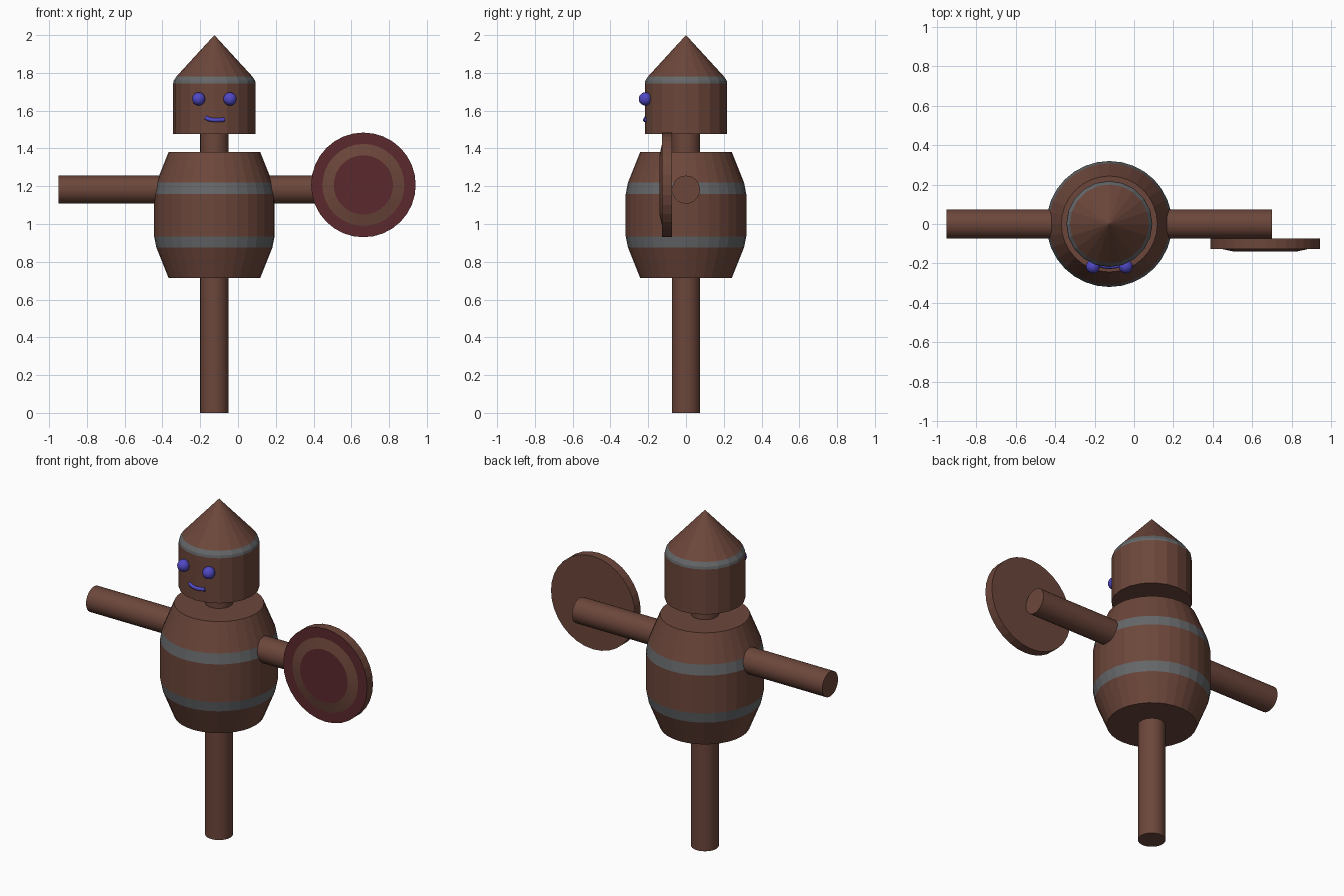
import bpy, bmesh
from math import sin, cos, tau, pi
from mathutils import Matrix, Vector

if "Cube" in bpy.data.objects:
    bpy.data.objects.remove(bpy.data.objects["Cube"])


def material(name, rgb):
    m = bpy.data.materials.new(name)
    m.diffuse_color = (*rgb, 1)
    m.use_nodes = True
    m.node_tree.nodes["Principled BSDF"].inputs["Base Color"].default_value = m.diffuse_color
    return m


WOOD = material("wood", (0.15, 0.062, 0.043))
IRON = material("iron", (0.13, 0.135, 0.14))
RED = material("dark_red", (0.105, 0.022, 0.025))
BLUE = material("blue", (0.08, 0.065, 0.55))
CX = -0.125  # axis of the pole, body and head


def lathe(name, profile, mats, sides, matrix, smooth=False):
    """Revolve (radius, height) points round z; one material per band."""
    bm = bmesh.new()
    rings = []
    for r, h in profile:
        if r == 0:
            rings.append([bm.verts.new((0, 0, h))] * sides)
        else:
            rings.append([bm.verts.new((r * cos(tau * i / sides), r * sin(tau * i / sides), h))
                          for i in range(sides)])
    slots = list(dict.fromkeys(mats))
    for k, mat in enumerate(mats):
        a, b = rings[k], rings[k + 1]
        for i in range(sides):
            j = (i + 1) % sides
            f = bm.faces.new(list(dict.fromkeys((a[i], a[j], b[j], b[i]))))
            f.material_index = slots.index(mat)
    bmesh.ops.recalc_face_normals(bm, faces=bm.faces)
    mesh = bpy.data.meshes.new(name)
    bm.to_mesh(mesh)
    bm.free()
    for m in slots:
        mesh.materials.append(m)
    ob = bpy.data.objects.new(name, mesh)
    ob.matrix_world = matrix
    bpy.context.collection.objects.link(ob)
    if smooth:
        bpy.ops.object.select_all(action='DESELECT')
        ob.select_set(True)
        bpy.context.view_layer.objects.active = ob
        bpy.ops.object.shade_smooth_by_angle(angle=pi / 6)
    return ob


def rod(name, radius, length, matrix):
    return lathe(name, [(0, 0), (radius, 0), (radius, length), (0, length)],
                 [WOOD] * 3, 32, matrix, True)


axis = Matrix.Translation((CX, 0, 0))

# Upright pole and the crossbar that makes the arms
rod("pole", 0.075, 1.5, axis)
rod("arm_bar", 0.074, 1.65, Matrix.Translation((-0.95, 0, 1.182)) @ Matrix.Rotation(pi / 2, 4, 'Y'))

# Barrel body with two iron hoops
lathe("barrel_body",
      [(0, 0.715), (0.243, 0.715), (0.307, 0.875), (0.319, 0.935),
       (0.319, 1.16), (0.307, 1.22), (0.243, 1.38), (0, 1.38)],
      [WOOD, WOOD, IRON, WOOD, IRON, WOOD, WOOD], 32, axis)

# Head with a hoop under the pointed top
lathe("head",
      [(0, 1.477), (0.218, 1.477), (0.218, 1.745), (0.215, 1.76), (0.2, 1.782), (0, 2.0)],
      [WOOD, WOOD, IRON, IRON, WOOD], 20, axis)

# Eyes
for side, dx in (("left", -0.083), ("right", 0.083)):
    bpy.ops.mesh.primitive_uv_sphere_add(segments=24, ring_count=12, radius=0.035,
                                         location=(CX + dx, -0.215, 1.662))
    eye = bpy.context.object
    eye.name = side + "_eye"
    eye.data.materials.append(BLUE)
    bpy.ops.object.shade_smooth()

# Crooked smile as a bevelled curve
curve = bpy.data.curves.new("mouth", 'CURVE')
curve.dimensions = '3D'
curve.bevel_depth = 0.011
curve.bevel_resolution = 2
curve.use_fill_caps = True
spline = curve.splines.new('POLY')
path = [(-0.047, -0.209, 1.563), (-0.03, -0.214, 1.555), (-0.005, -0.217, 1.55),
        (0.025, -0.215, 1.55), (0.055, -0.21, 1.553)]
spline.points.add(len(path) - 1)
for p, co in zip(spline.points, path):
    p.co = (co[0] + CX, co[1], co[2], 1)
curve.materials.append(BLUE)
bpy.context.collection.objects.link(bpy.data.objects.new("mouth", curve))

# Round shield facing the front, with a raised red centre
lathe("shield",
      [(0, 0), (0.277, 0), (0.277, 0.054), (0.217, 0.054), (0.157, 0.067), (0, 0.067)],
      [WOOD, WOOD, RED, WOOD, RED], 32,
      Matrix.Translation((0.664, -0.073, 1.207)) @ Matrix.Rotation(pi / 2, 4, 'X'))
